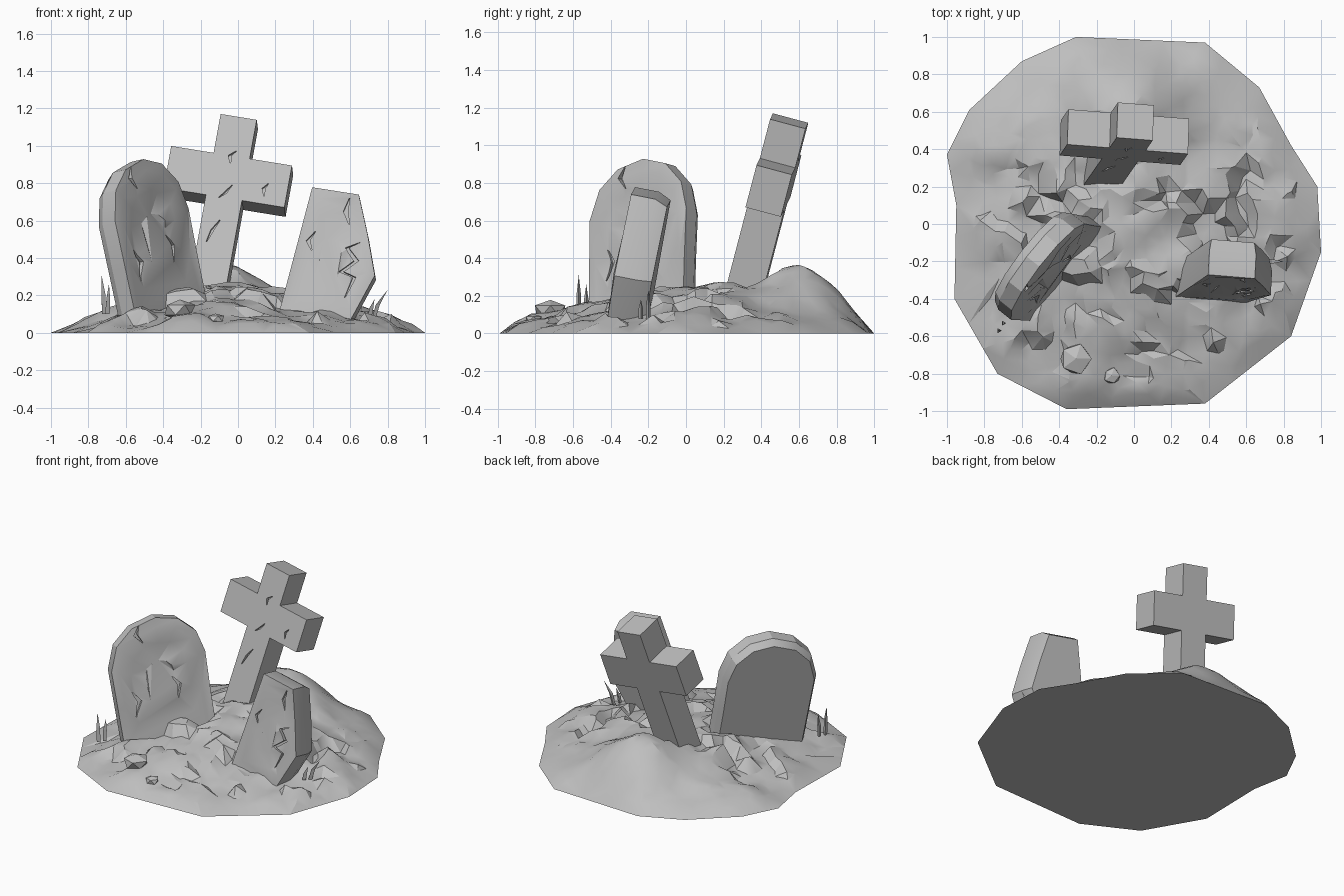
import bpy, bmesh, math, random
from mathutils import Vector, Matrix, noise
from mathutils.geometry import delaunay_2d_cdt

random.seed(4)
cube = bpy.data.objects.get("Cube")
if cube:
    bpy.data.objects.remove(cube, do_unlink=True)

stone = bpy.data.materials.new("grey stone")
stone.use_nodes = True
GREY = (0.52, 0.52, 0.52, 1)
stone.diffuse_color = GREY
stone.node_tree.nodes["Principled BSDF"].inputs["Base Color"].default_value = GREY


def finish(name, bm, smooth=None):
    bmesh.ops.recalc_face_normals(bm, faces=bm.faces)
    mesh = bpy.data.meshes.new(name)
    bm.to_mesh(mesh)
    bm.free()
    mesh.materials.append(stone)
    ob = bpy.data.objects.new(name, mesh)
    bpy.context.collection.objects.link(ob)
    if smooth:
        bpy.ops.object.select_all(action="DESELECT")
        ob.select_set(True)
        bpy.context.view_layer.objects.active = ob
        bpy.ops.object.shade_smooth_by_angle(angle=math.radians(smooth))
    return ob


def pose(loc, yaw=0, lean=0, tilt=0):
    """Lean tips the top backwards, tilt tips it sideways."""
    r = math.radians
    return (Matrix.Translation(loc) @ Matrix.Rotation(r(yaw), 4, "Z")
            @ Matrix.Rotation(r(-lean), 4, "X") @ Matrix.Rotation(r(tilt), 4, "Y"))


def bridge(bm, a, b):
    n = len(a)
    for i in range(n):
        bm.faces.new((a[i], a[(i + 1) % n], b[(i + 1) % n], b[i]))


def slab(name, outline, depth, matrix, mid=(0, 0), rough=0.0, bevel=1.0, smooth=25):
    """Upright slab: chipped front face, straight sides, bevelled back."""
    bm = bmesh.new()

    def ring(scale, y, jitter=0.0):
        return [bm.verts.new((mid[0] + (x - mid[0]) * scale,
                              y + random.uniform(-jitter, jitter),
                              mid[1] + (z - mid[1]) * scale)) for x, z in outline]

    front = ring(1, 0)
    edge = front
    if rough:
        for s in (0.85, 0.6, 0.3):
            inner = ring(s, 0, rough)
            bridge(bm, edge, inner)
            edge = inner
    bm.faces.new(edge)
    if bevel < 1:
        side = ring(1, depth * 0.65)
        bridge(bm, front, side)
        front = side
    back = ring(bevel, depth)
    bridge(bm, front, back)
    bm.faces.new(back)
    if rough:
        bmesh.ops.triangulate(bm, faces=[f for f in bm.faces if f.calc_center_median().y < 0.02])
    bm.transform(matrix)
    return finish(name, bm, smooth)


def crack(ob, path, width, matrix, depth=0.025):
    """Cut a tapering jagged groove into the front of a slab."""
    last = len(path) - 1
    offs = [0.002 + width * math.sin(math.pi * i / last) for i in range(last + 1)]
    loop = [(x - w, z) for (x, z), w in zip(path, offs)]
    loop += [(x + w, z) for (x, z), w in reversed(list(zip(path, offs)))]
    bm = bmesh.new()
    a, b = ([bm.verts.new((x, y, z)) for x, z in loop] for y in (-0.06, depth))
    bridge(bm, a, b)
    bm.faces.new(a)
    bm.faces.new(b)
    bm.transform(matrix)
    cutter = finish("crack_cutter", bm)
    cutter.hide_render = True
    mod = ob.modifiers.new("crack", "BOOLEAN")
    mod.operation, mod.solver, mod.object = "DIFFERENCE", "EXACT", cutter
    bpy.context.view_layer.update()
    deps = bpy.context.evaluated_depsgraph_get()
    mesh = bpy.data.meshes.new_from_object(ob.evaluated_get(deps))
    ob.modifiers.clear()
    ob.data = mesh
    bpy.data.objects.remove(cutter, do_unlink=True)


# Mound of earth and broken flagstones
RIM = [(-0.31, 1), (0.38, 0.97), (0.67, 0.73), (0.84, 0.42), (0.98, 0.2), (1, -0.15),
       (0.84, -0.6), (0.38, -0.96), (-0.36, -0.99), (-0.73, -0.8), (-0.96, -0.4),
       (-0.95, 0.1), (-1, 0.37), (-0.88, 0.61), (-0.6, 0.87)]
SIDES = [(Vector(a), Vector(b)) for a, b in zip(RIM, RIM[1:] + RIM[:1])]
SLOPE = [(0, 0.225), (0.4, 0.185), (0.65, 0.13), (0.85, 0.075), (0.94, 0.045), (1, 0)]


def rim_fraction(p):
    """0 at the middle of the mound, 1 on its rim."""
    outward = [((b - a).orthogonal(), a) for a, b in SIDES]
    return min(1, max(n.dot(p) / n.dot(a) for n, a in outward))


def bump(x, y, cx, cy, sx, sy):
    return math.exp(-((x - cx) / sx) ** 2 / 2 - ((y - cy) / sy) ** 2 / 2)


def ground(x, y):
    t = rim_fraction(Vector((x, y)))
    for (t0, h0), (t1, h1) in zip(SLOPE, SLOPE[1:]):
        if t <= t1:
            z = h0 + (h1 - h0) * (t - t0) / (t1 - t0)
            break
    fade = 1 - t ** 8
    z += fade * 0.23 * bump(x, y, -0.05, 0.68, 0.2, 0.2)
    z += fade * 0.045 * bump(x, y, -0.2, 0.1, 0.3, 0.3)
    p = Vector((x, y, 0.3))
    plates = noise.cell((p + 0.12 * noise.noise_vector(p * 4)) * 6 + Vector((20, 20, 0)))
    rough = 1.0 if y < 0.3 else 0.4
    return z + fade * rough * (0.045 * (plates - 0.5) + 0.025 * noise.noise(p * 7))


STEPS, CELL = 3, 0.062
points = [a.lerp(b, k / STEPS) for a, b in SIDES for k in range(STEPS)]
rim_loop = list(range(len(points)))
for i in range(-16, 17):
    for j in range(-16, 17):
        p = Vector([(c + random.uniform(-0.4, 0.4)) * CELL for c in (i, j)])
        if rim_fraction(p) < 0.95:
            points.append(p)
flat, _, tris, *_ = delaunay_2d_cdt(points, [], [rim_loop], 1, 1e-5)
bm = bmesh.new()
verts = [bm.verts.new((p.x, p.y, ground(p.x, p.y))) for p in flat]
for tri in tris:
    bm.faces.new([verts[i] for i in tri])
border = [e for e in bm.edges if e.is_boundary]
for v in {v for e in border for v in e.verts}:
    v.co.z = 0
bmesh.ops.edgeloop_fill(bm, edges=border)
finish("ground_mound", bm, 24)

# Round-topped gravestone
arch = [(0.325, -0.14), (0.325, 0.15), (0.33, 0.42), (0.29, 0.57), (0.18, 0.68), (0.03, 0.72),
        (-0.14, 0.68), (-0.26, 0.58), (-0.32, 0.42), (-0.315, 0.15), (-0.31, -0.14)]
at = pose((-0.38, -0.27, 0.22), yaw=51.5, lean=10, tilt=-6)
arched = slab("arched_gravestone", arch, 0.135, at, mid=(0, 0.3), rough=0.016, bevel=0.92)
for path in ([(-0.09, 0.69), (-0.12, 0.63), (-0.08, 0.57)],
             [(-0.2, 0.25), (-0.16, 0.18), (-0.2, 0.08)],
             [(0.08, 0.3), (0.12, 0.24), (0.1, 0.15)]):
    crack(arched, path, 0.012, at)

# Leaning cross
W, A, LO, HI = 0.098, 0.328, -0.115, 0.12
right = [(W, -0.68), (W, LO), (A, LO), (A, HI), (W, HI), (W, 0.338)]
at = pose((-0.055, 0.37, 0.832), yaw=-2, lean=15, tilt=9.5)
cross = slab("stone_cross", right + [(-x, z) for x, z in reversed(right)], 0.195, at)
for path in ([(0.02, 0.15), (-0.01, 0.12), (0.0, 0.08)],
             [(0.03, -0.04), (0.0, -0.09), (-0.03, -0.12)],
             [(0.0, -0.24), (-0.03, -0.3), (-0.05, -0.37)],
             [(0.22, 0.0), (0.2, -0.03), (0.21, -0.07)]):
    crack(cross, path, 0.006, at)

# Broken tapering gravestone
broken = [(-0.25, -0.1), (-0.155, 0.28), (-0.06, 0.66), (0.19, 0.62), (0.24, 0.4),
          (0.28, 0.18), (0.17, -0.03), (0.13, -0.1)]
at = pose((0.45, -0.4, 0.13), yaw=-3, lean=11)
tapered = slab("broken_gravestone", broken, 0.2, at, mid=(0.04, 0.26), rough=0.01, bevel=0.92)
for path, w in (([(0.2, 0.36), (0.13, 0.33), (0.18, 0.26), (0.1, 0.2), (0.17, 0.17), (0.12, 0.06)], 0.012),
                ([(0.14, 0.6), (0.12, 0.53), (0.14, 0.46)], 0.01),
                ([(-0.04, 0.42), (-0.08, 0.37), (-0.06, 0.32)], 0.008)):
    crack(tapered, path, w, at)

# Loose rocks
for i, (x, y, size) in enumerate([(-0.31, -0.72, 0.085), (-0.12, -0.81, 0.045)]):
    bm = bmesh.new()
    bmesh.ops.create_icosphere(bm, subdivisions=1, radius=size)
    for v in bm.verts:
        v.co *= random.uniform(0.9, 1.15)
        v.co.z *= 0.65
    bm.transform(Matrix.Translation((x, y, ground(x, y) + size * 0.2)))
    finish(f"rock_{i + 1}", bm)

# Thin grass blades
BLADES = [(-0.72, -0.57, 0.1, 0.21, -0.01), (-0.7, -0.53, 0.1, 0.16, 0.01),
          (0.72, -0.2, 0.07, 0.16, 0.08), (0.7, -0.24, 0.08, 0.1, 0.03)]
for i, (x, y, z, height, bend) in enumerate(BLADES):
    bm = bmesh.new()
    foot = [bm.verts.new((x + 0.014 * math.cos(a), y + 0.014 * math.sin(a), z)) for a in (0, 2.1, 4.2)]
    waist = [bm.verts.new(v.co + Vector((bend * 0.3, 0, height * 0.5))) for v in foot]
    tip = bm.verts.new((x + bend, y, z + height))
    bm.faces.new(foot)
    bridge(bm, foot, waist)
    for k in range(3):
        bm.faces.new((waist[k], waist[(k + 1) % 3], tip))
    finish(f"grass_blade_{i + 1}", bm)
